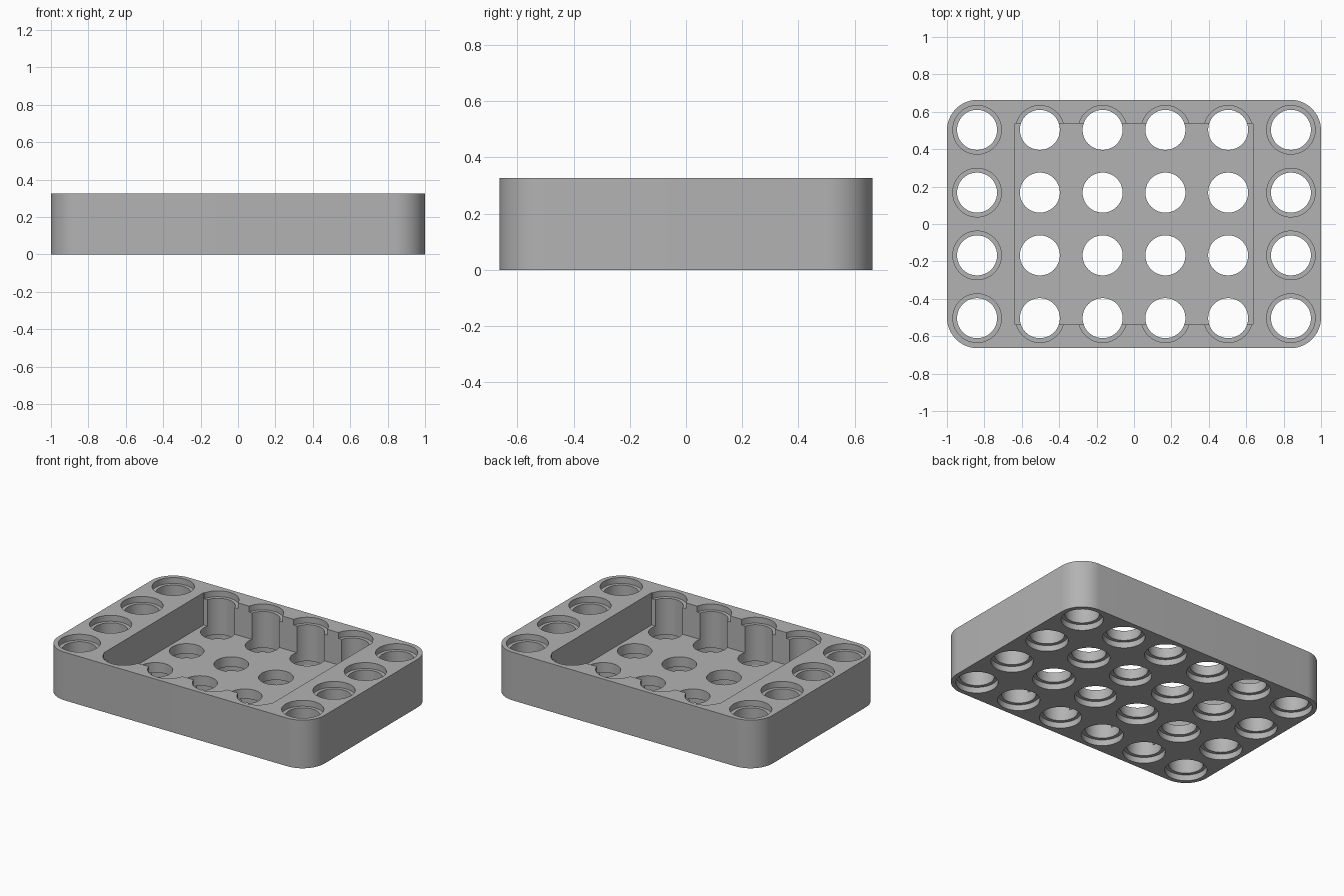
import bpy
import bmesh
from math import cos, sin, pi, radians

cube = bpy.data.objects.get("Cube")
if cube:
    bpy.data.objects.remove(cube, do_unlink=True)

HALF_X, HALF_Y, HEIGHT, CORNER = 1.0, 0.664, 0.327, 0.164
PITCH = 0.3356
BORE, RECESS, RECESS_DEPTH = 0.107, 0.13, 0.04
POCKET_X, POCKET_Y, FLOOR = 0.635, 0.537, 0.107
OVER = 0.05  # how far cutters stick out of the block

grey = bpy.data.materials.new("plain grey")
grey.use_nodes = True
colour = (0.45, 0.45, 0.45, 1)
grey.diffuse_color = colour
grey.node_tree.nodes["Principled BSDF"].inputs["Base Color"].default_value = colour


def make_object(name, bm):
    bmesh.ops.recalc_face_normals(bm, faces=bm.faces)
    mesh = bpy.data.meshes.new(name)
    bm.to_mesh(mesh)
    bm.free()
    mesh.materials.append(grey)
    obj = bpy.data.objects.new(name, mesh)
    bpy.context.collection.objects.link(obj)
    return obj


def loft(bm, rings):
    """Skin a stack of equal rings of points and cap both ends."""
    loops = [[bm.verts.new(p) for p in ring] for ring in rings]
    for low, high in zip(loops, loops[1:]):
        for i in range(len(low)):
            j = (i + 1) % len(low)
            bm.faces.new((low[i], low[j], high[j], high[i]))
    bm.faces.new(loops[0][::-1])
    bm.faces.new(loops[-1])


def rounded_outline(z, steps=16):
    points = []
    for q, (sx, sy) in enumerate([(1, 1), (-1, 1), (-1, -1), (1, -1)]):
        for k in range(steps + 1):
            a = (q + k / steps) * pi / 2
            points.append((sx * (HALF_X - CORNER) + CORNER * cos(a),
                           sy * (HALF_Y - CORNER) + CORNER * sin(a), z))
    return points


def circle(x, y, r, z, steps=48):
    return [(x + r * cos(2 * pi * k / steps), y + r * sin(2 * pi * k / steps), z)
            for k in range(steps)]


# Block with rounded upright corners
bm = bmesh.new()
loft(bm, [rounded_outline(0), rounded_outline(HEIGHT)])
block = make_object("tray_block", bm)

# Central pocket cutter
bm = bmesh.new()
loft(bm, [[(-POCKET_X, -POCKET_Y, z), (POCKET_X, -POCKET_Y, z),
           (POCKET_X, POCKET_Y, z), (-POCKET_X, POCKET_Y, z)]
          for z in (FLOOR, HEIGHT + OVER)])
pocket = make_object("pocket_cutter", bm)

# Pin hole cutters, recessed at both ends
hole_profile = [(RECESS, -OVER), (RECESS, RECESS_DEPTH), (BORE, RECESS_DEPTH),
                (BORE, HEIGHT - RECESS_DEPTH), (RECESS, HEIGHT - RECESS_DEPTH),
                (RECESS, HEIGHT + OVER)]
bm = bmesh.new()
for col in range(6):
    for row in range(4):
        x, y = (col - 2.5) * PITCH, (row - 1.5) * PITCH
        loft(bm, [circle(x, y, r, z) for r, z in hole_profile])
holes = make_object("hole_cutter", bm)

# Cut the block, then drop the cutters
bpy.context.view_layer.objects.active = block
for cutter in (pocket, holes):
    cutter.hide_render = True
    cut = block.modifiers.new(cutter.name, 'BOOLEAN')
    cut.operation = 'DIFFERENCE'
    cut.solver = 'EXACT'
    cut.object = cutter
    bpy.ops.object.modifier_apply(modifier=cut.name)
    bpy.data.objects.remove(cutter, do_unlink=True)

# Smooth rounded walls, crisp edges
bpy.ops.object.select_all(action='DESELECT')
block.select_set(True)
bpy.ops.object.shade_smooth_by_angle(angle=radians(30))
